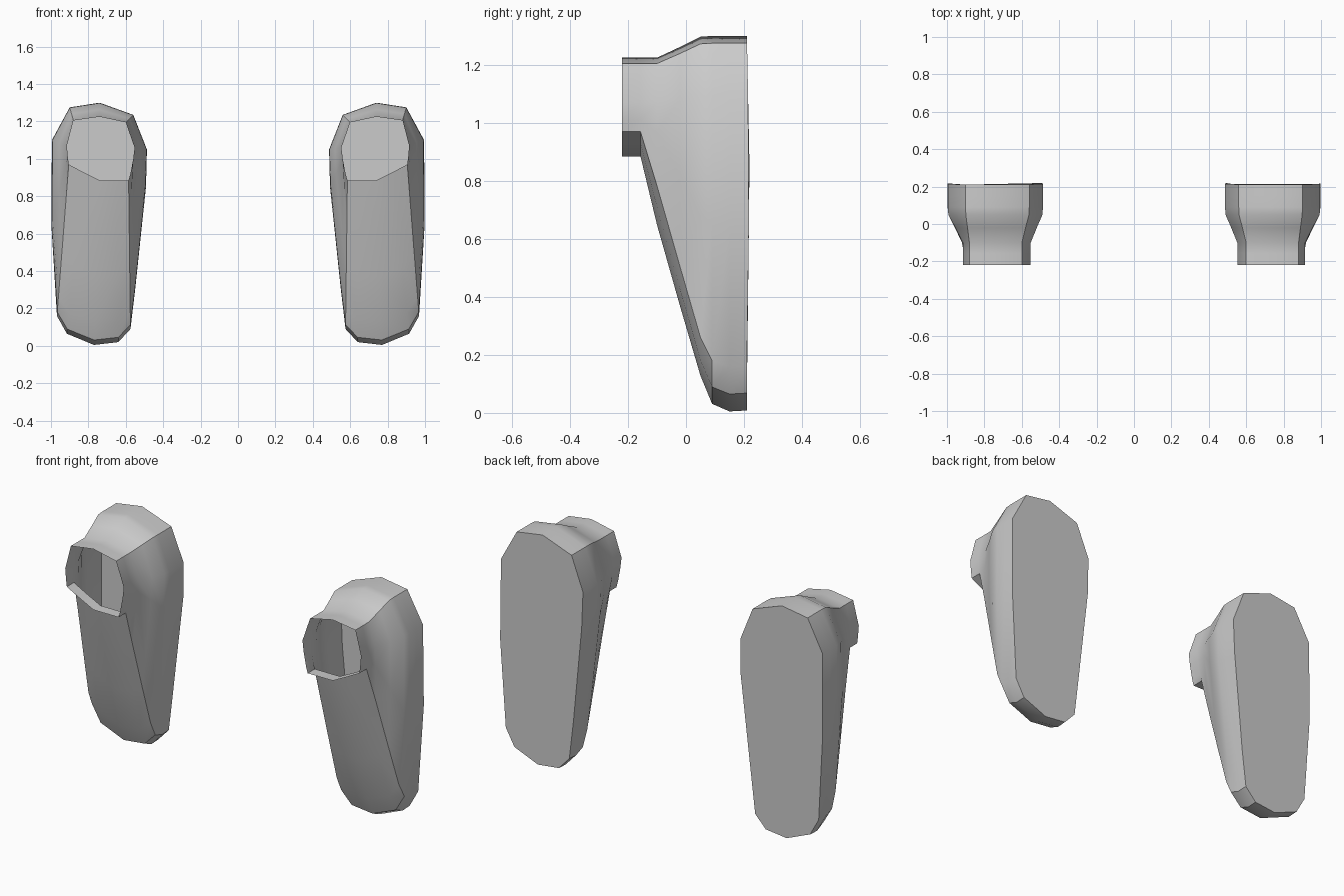
import bpy, bmesh
from math import radians

if "Cube" in bpy.data.objects:
    bpy.data.objects.remove(bpy.data.objects["Cube"])

# Matching outlines (x, z) of the sole and of the ankle opening, starting at the toe
SOLE = [(.77, .005), (.64, .02), (.575, .09), (.55, .30), (.492, .85), (.487, 1.05),
        (.56, 1.235), (.74, 1.30), (.90, 1.275), (.995, 1.10), (.998, .65), (.968, .16), (.915, .065)]
COLLAR = [(.74, .885), (.65, .885), (.585, .885), (.575, .92), (.56, 1.0), (.553, 1.06),
          (.60, 1.195), (.74, 1.225), (.88, 1.205), (.915, 1.07), (.91, 1.01), (.905, .97), (.83, .93)]
# Rings from sole to opening: depth y, blend to collar at the toe, blend at the heel
RINGS = [(.21, .004, 0), (.15, 0, 0), (.09, .03, 0), (.05, .14, .03), (-.02, .41, .5),
         (-.10, .73, 1), (-.157, 1, 1), (-.22, 1, 1)]


def lerp(a, b, t):
    return a + (b - a) * t


def shoe(name, side):
    bm = bmesh.new()
    loops = []
    for k, (y, toe, heel) in enumerate(RINGS):
        loop = []
        for (sx, sz), (cx, cz) in zip(SOLE, COLLAR):
            w = lerp(toe, heel, min(1, sz / 1.1))
            # slightly bowed sole
            bow = .01 * max(0, 1 - abs(sz - .8) / .5) if k == 0 else 0
            loop.append(bm.verts.new((side * lerp(sx, cx, w), y + bow, lerp(sz, cz, w))))
        loops.append(loop)
    n = len(SOLE)
    for a, b in zip(loops, loops[1:]):
        for i in range(n):
            j = (i + 1) % n
            bm.faces.new((a[i], a[j], b[j], b[i]))
    # flat sole; the ankle end stays open
    bm.faces.new(loops[0])
    bmesh.ops.recalc_face_normals(bm, faces=bm.faces[:])
    me = bpy.data.meshes.new(name)
    bm.to_mesh(me)
    bm.free()
    ob = bpy.data.objects.new(name, me)
    bpy.context.collection.objects.link(ob)
    bpy.ops.object.select_all(action='DESELECT')
    ob.select_set(True)
    bpy.context.view_layer.objects.active = ob
    bpy.ops.object.shade_smooth_by_angle(angle=radians(35))


shoe("right_shoe", 1)
shoe("left_shoe", -1)
